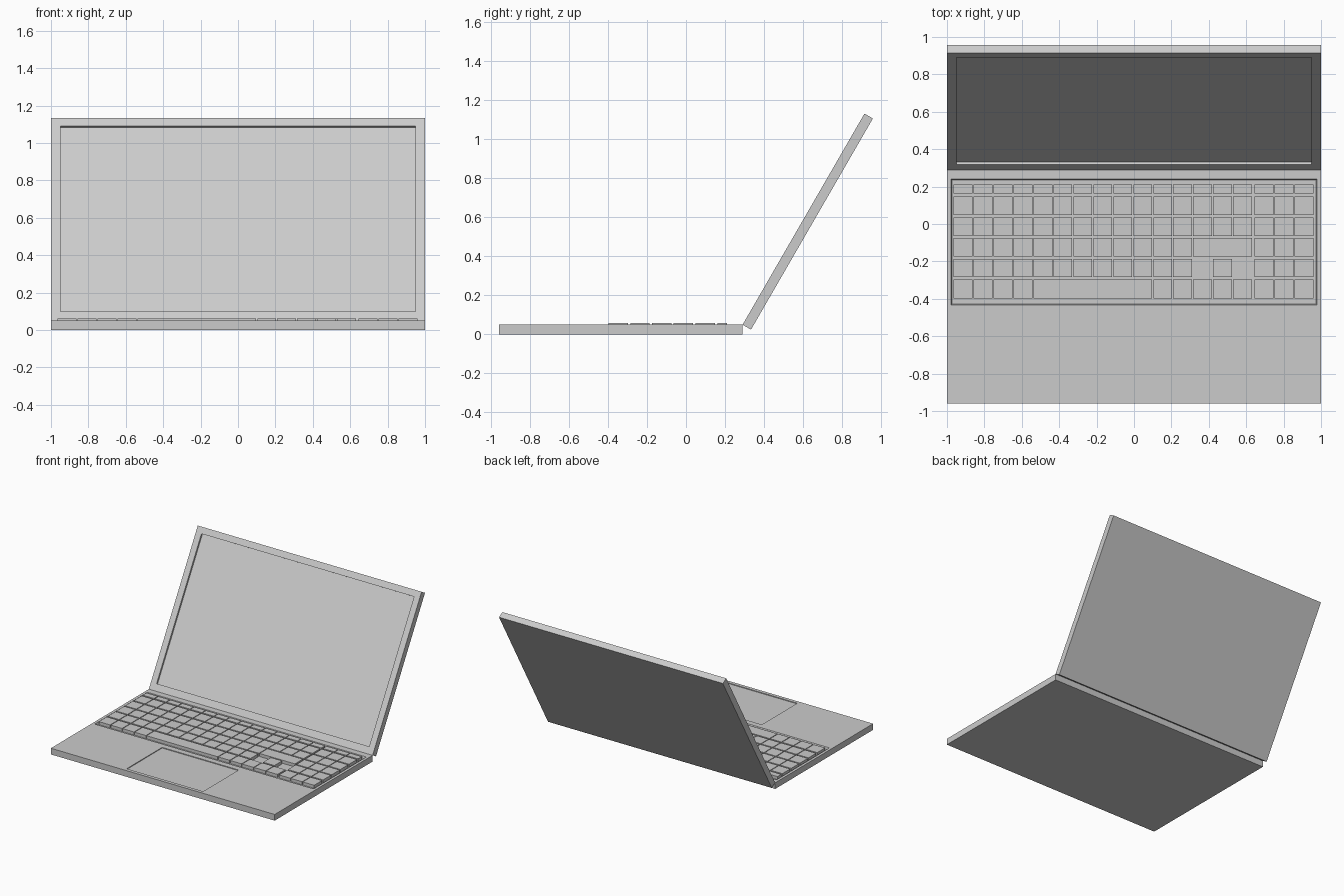
import bpy, bmesh, math

if "Cube" in bpy.data.objects:
    bpy.data.objects.remove(bpy.data.objects["Cube"])


def add_box(bm, x0, x1, y0, y1, z0, z1, taper=0.0):
    # box whose bottom is narrower than its top by "taper" on every side
    rings = []
    for z, t in ((z0, taper), (z1, 0.0)):
        rings.append([bm.verts.new(p) for p in (
            (x0 + t, y0 + t, z), (x1 - t, y0 + t, z),
            (x1 - t, y1 - t, z), (x0 + t, y1 - t, z))])
    low, top = rings
    bm.faces.new(low[::-1])
    bm.faces.new(top)
    for i in range(4):
        j = (i + 1) % 4
        bm.faces.new((low[i], low[j], top[j], top[i]))


def make(name, boxes):
    bm = bmesh.new()
    for b in boxes:
        add_box(bm, *b)
    mesh = bpy.data.meshes.new(name)
    bm.to_mesh(mesh)
    bm.free()
    obj = bpy.data.objects.new(name, mesh)
    bpy.context.collection.objects.link(obj)
    return obj


def recessed_slab(name, slab, recesses):
    obj = make(name, [slab])
    cutter = make(name + "_cutter", recesses)
    cutter.hide_render = True
    mod = obj.modifiers.new("recess", 'BOOLEAN')
    mod.operation = 'DIFFERENCE'
    mod.solver = 'EXACT'
    mod.object = cutter
    bpy.context.view_layer.objects.active = obj
    bpy.ops.object.modifier_apply(modifier=mod.name)
    bpy.data.objects.remove(cutter)
    return obj


T = 0.05  # slab thickness
FLOOR = 0.035  # keyboard well floor

# base with keyboard well and trackpad recess
recessed_slab("base", (-1, 1, -0.96, 0.29, 0, T), [
    (-0.98, 0.98, -0.435, 0.242, FLOOR, T + 0.005, 0.008),
    (-0.342, 0.342, -0.932, -0.48, T - 0.006, T + 0.005)])

# lid with screen recess, leaning back from the hinge edge
lid = recessed_slab("screen_lid", (-1, 1, 0, 1.25, -T, 0), [
    (-0.95, 0.95, 0.055, 1.2, -0.015, 0.005)])
lid.location = (0, 0.29, T)
lid.rotation_euler = (math.radians(60), 0, 0)

# keys: each row lists (first column, columns wide)
full = [(c, 1) for c in range(15)]
rows = [
    (0.162, 0.21, full),
    (0.048, 0.148, full),
    (-0.063, 0.036, full),
    (-0.175, -0.074, full[:12] + [(12, 3)]),
    (-0.284, -0.186, full[:12] + [(13, 1)]),
    (-0.398, -0.297, full[:4] + [(4, 6)] + full[10:]),
]
PITCH, GAP = 0.1068, 0.006
keys = []
for y0, y1, row in rows:
    spans = [(-0.965 + c * PITCH, w) for c, w in row]
    spans += [(0.645 + c * PITCH, 1) for c in range(3)]
    for x, w in spans:
        keys.append((x, x + w * PITCH - GAP, y0, y1, FLOOR, 0.06))
make("keyboard_keys", keys)
